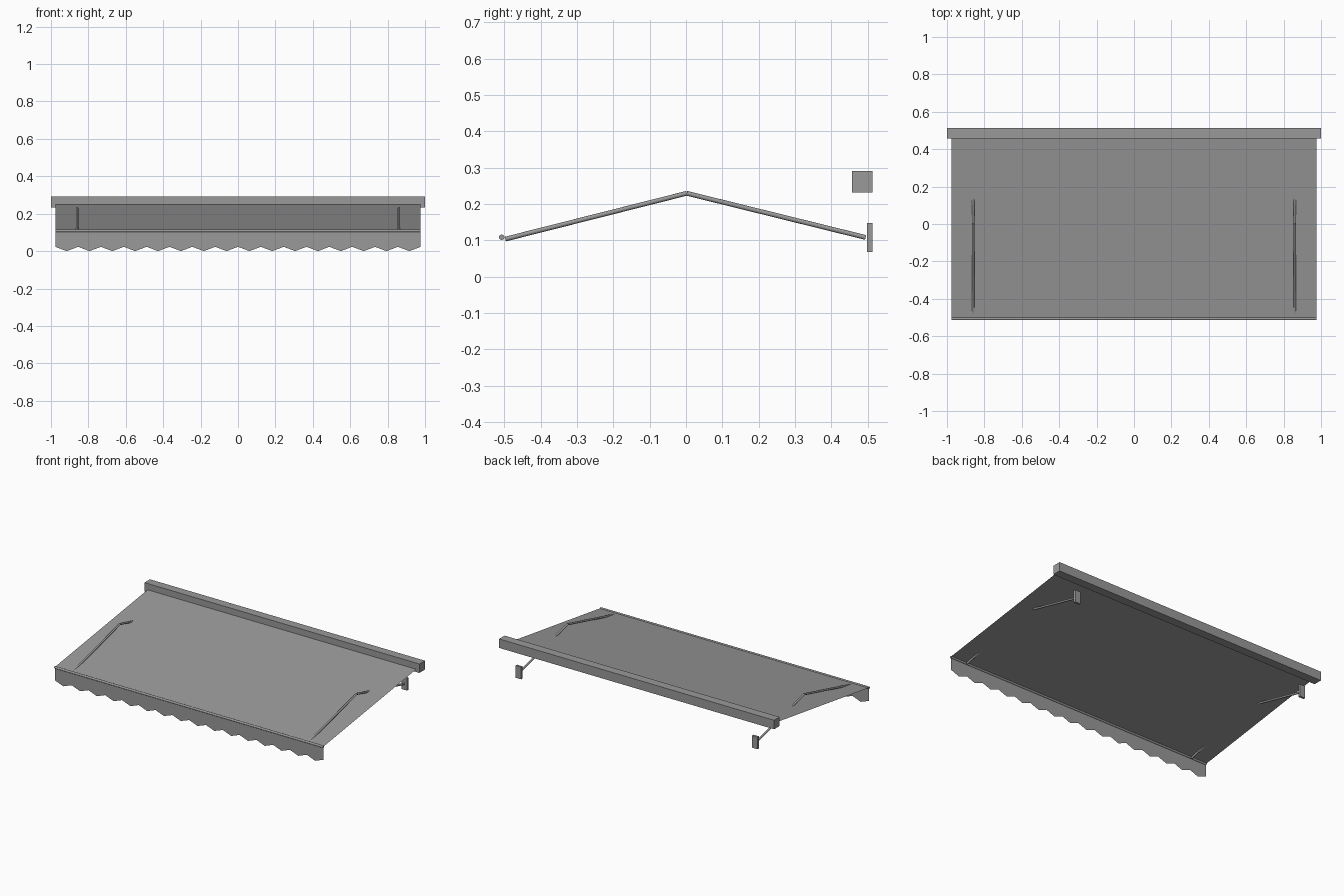
import bpy, bmesh, math
from mathutils import Vector

if "Cube" in bpy.data.objects:
    bpy.data.objects.remove(bpy.data.objects["Cube"])

grey = bpy.data.materials.new("mid_grey")
grey.diffuse_color = (0.32, 0.32, 0.32, 1)
grey.use_nodes = True
grey.node_tree.nodes["Principled BSDF"].inputs["Base Color"].default_value = grey.diffuse_color


def finish(name, bm):
    bmesh.ops.recalc_face_normals(bm, faces=bm.faces)
    mesh = bpy.data.meshes.new(name)
    bm.to_mesh(mesh)
    bm.free()
    mesh.materials.append(grey)
    obj = bpy.data.objects.new(name, mesh)
    bpy.context.collection.objects.link(obj)
    return obj


def box(name, lo, hi):
    bm = bmesh.new()
    bmesh.ops.create_cube(bm, size=1)
    for v in bm.verts:
        v.co = [(a + b) / 2 + c * (b - a) for a, b, c in zip(lo, hi, v.co)]
    return finish(name, bm)


def rod(name, a, b, radius, sides=12):
    a, b = Vector(a), Vector(b)
    bm = bmesh.new()
    bmesh.ops.create_cone(bm, cap_ends=True, segments=sides, radius1=radius,
                          radius2=radius, depth=(b - a).length)
    turn = (b - a).to_track_quat('Z', 'Y')
    for v in bm.verts:
        v.co = turn @ v.co + (a + b) / 2
    obj = finish(name, bm)
    for p in obj.data.polygons:
        p.use_smooth = len(p.vertices) == 4
    for e in obj.data.edges:  # keep the end rims sharp
        i, j = e.vertices
        e.use_edge_sharp = (i - j) % 2 == 0
    return obj


HALF = 0.977       # half width of the cloth
FRONT_Y = -0.505   # front edge of the cloth
FRONT_Z = 0.11

# Roller housing along the wall
box("roller_housing", (-1, 0.456, 0.232), (1, 0.513, 0.291))

# Sloping cloth, running into the housing
bm = bmesh.new()
bm.faces.new([bm.verts.new(p) for p in (
    (-HALF, FRONT_Y, FRONT_Z), (HALF, FRONT_Y, FRONT_Z),
    (HALF, 0.484, 0.254), (-HALF, 0.484, 0.254))])
finish("awning_cloth", bm)

# Hanging valance with a row of pointed scallops
bm = bmesh.new()
SCALLOPS = 16
columns = []
for i in range(2 * SCALLOPS + 1):
    x = -HALF + HALF * i / SCALLOPS
    z = 0.003 if i % 2 else 0.026
    columns.append((bm.verts.new((x, FRONT_Y - 0.002, FRONT_Z)),
                    bm.verts.new((x, FRONT_Y - 0.002, z - 0.003))))
for (t0, b0), (t1, b1) in zip(columns, columns[1:]):
    bm.faces.new((t0, b0, b1, t1))
finish("scalloped_valance", bm)

# Front bar
rod("front_bar", (-HALF, -0.507, 0.1085), (HALF, -0.507, 0.1085), 0.0075)

# Folding arms and wall brackets on each side
for side, s in (("left", -1), ("right", 1)):
    x = 0.86 * s
    elbow = (x, 0.002, 0.2295)
    rod(side + "_front_arm", (x, -0.497, 0.1035), elbow, 0.0065)
    rod(side + "_rear_arm", elbow, (x, 0.494, 0.108), 0.0065)
    box(side + "_wall_bracket", (x - 0.02, 0.498, 0.068), (x + 0.02, 0.513, 0.148))
